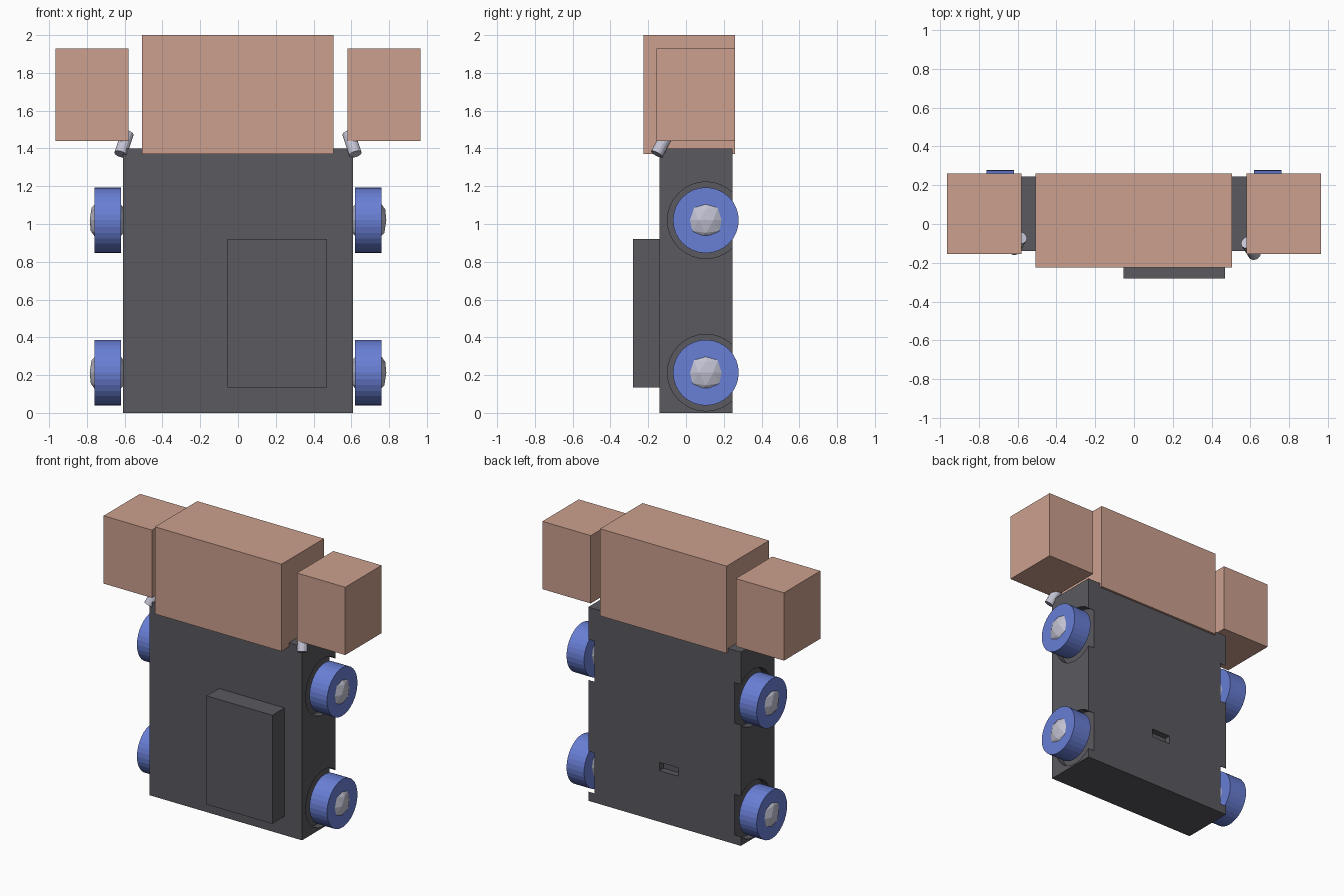
import bpy
from mathutils import Vector, Matrix

cube = bpy.data.objects.get("Cube")
if cube:
    bpy.data.objects.remove(cube, do_unlink=True)


def material(name, rgb):
    mat = bpy.data.materials.new(name)
    mat.use_nodes = True
    mat.diffuse_color = (*rgb, 1)
    mat.node_tree.nodes["Principled BSDF"].inputs["Base Color"].default_value = (*rgb, 1)
    return mat


DARK = material("charcoal", (0.10, 0.10, 0.115))
SKIN = material("dusty_pink", (0.60, 0.35, 0.27))
BLUE = material("wheel_blue", (0.14, 0.21, 0.66))
METAL = material("pale_metal", (0.54, 0.54, 0.65))


def finish(name, mat):
    obj = bpy.context.object
    obj.name = name
    if mat:
        obj.data.materials.append(mat)
    return obj


def box(name, low, high, mat=None):
    low, high = Vector(low), Vector(high)
    bpy.ops.mesh.primitive_cube_add(size=1)
    obj = finish(name, mat)
    obj.data.transform(Matrix.Translation((low + high) / 2) @ Matrix.Diagonal((*(high - low), 1)))
    return obj


def rod(name, start, end, radius, mat=None, sides=32):
    start, end = Vector(start), Vector(end)
    axis = end - start
    bpy.ops.mesh.primitive_cylinder_add(vertices=sides, radius=radius, depth=axis.length,
                                        location=(start + end) / 2)
    obj = finish(name, mat)
    obj.rotation_euler = axis.to_track_quat("Z", "Y").to_euler()
    return obj


def cut(target, cutter):
    mod = target.modifiers.new("cut", "BOOLEAN")
    mod.operation = "DIFFERENCE"
    mod.solver = "EXACT"
    mod.object = cutter
    cutter.hide_render = True
    cutter.hide_set(True)


# Body with front panel and a small recessed slot in the back
body = box("body", (-0.61, -0.14, 0), (0.61, 0.245, 1.4), DARK)
box("front_panel", (-0.055, -0.28, 0.135), (0.47, -0.14, 0.92), DARK)
cut(body, box("slot_cutter", (-0.11, 0.2, 0.37), (0.04, 0.3, 0.43), DARK))

# Head and side blocks
box("head_block", (-0.507, -0.225, 1.37), (0.505, 0.26, 2), SKIN)
for side, label in ((1, "left"), (-1, "right")):
    box(label + "_block", (side * 0.773 - 0.193, -0.155, 1.44),
        (side * 0.773 + 0.193, 0.26, 1.93), SKIN)
    # Short tilted rods joining the side blocks to the body
    y = -0.155 if side > 0 else -0.13
    rod(label + "_rod", (side * 0.622, y, 1.37), (side * 0.585, y + 0.06, 1.48), 0.034, METAL, 16)

    # Wheels sit beside round wells open at the back
    for z, place in ((1.02, "upper"), (0.213, "lower")):
        name = f"{label}_{place}"
        centre = Vector((0, 0.105, z))
        x = Vector((side, 0, 0))
        cut(body, rod(name + "_well_cutter", centre + x * 0.56, centre + x * 0.7, 0.203, DARK))
        rod(name + "_axle", centre + x * 0.54, centre + x * 0.64, 0.04, DARK, 16)
        rod(name + "_wheel", centre + x * 0.62, centre + x * 0.76, 0.174, BLUE)
        bpy.ops.mesh.primitive_ico_sphere_add(subdivisions=2, radius=1, location=centre + x * 0.69)
        hub = finish(name + "_hub", METAL)
        hub.scale = (0.1, 0.128, 0.128)
